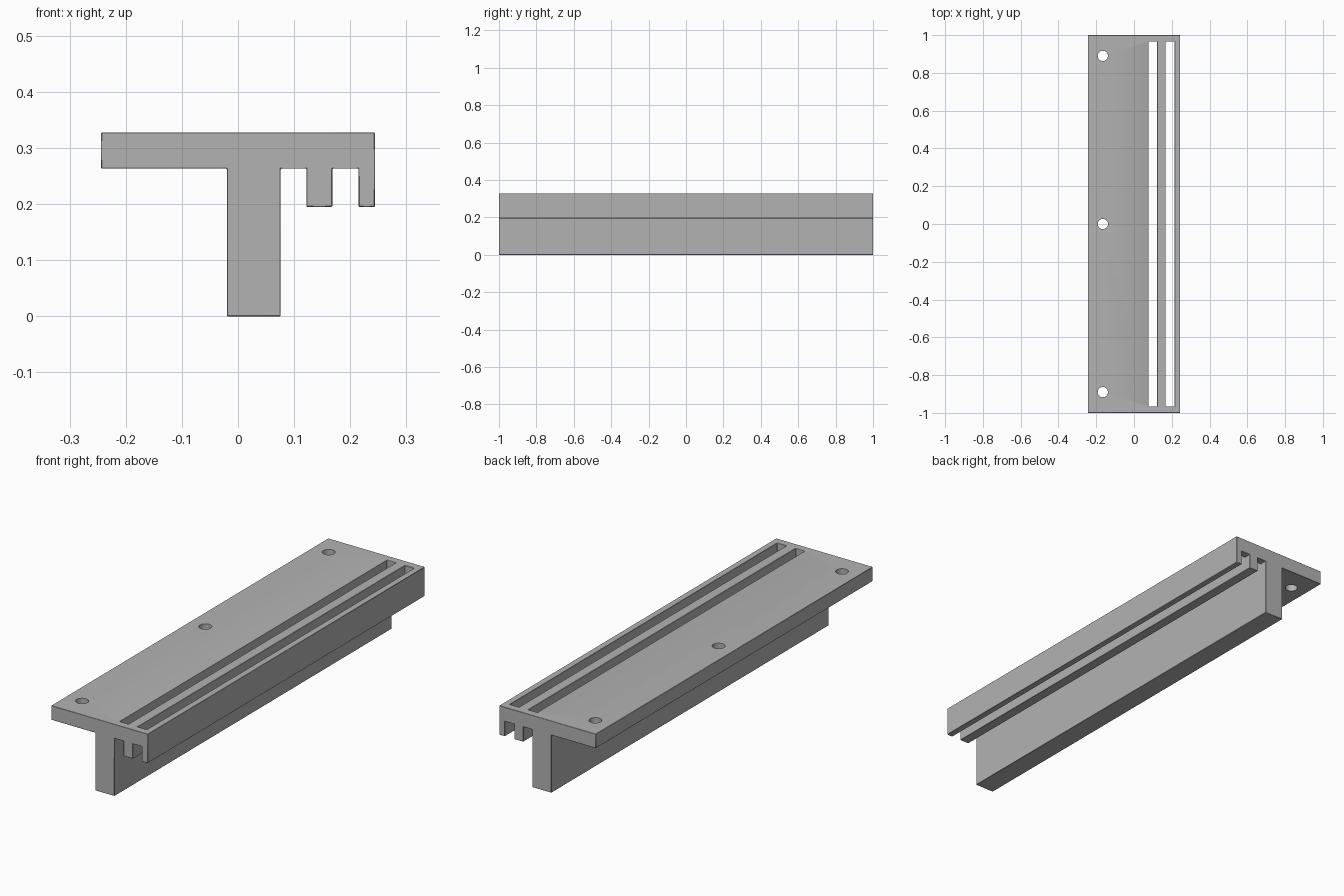
import bpy
import bmesh

if "Cube" in bpy.data.objects:
    bpy.data.objects.remove(bpy.data.objects["Cube"], do_unlink=True)

grey = bpy.data.materials.new("neutral grey")
grey.use_nodes = True
colour = (0.45, 0.45, 0.45, 1)
grey.diffuse_color = colour
grey.node_tree.nodes["Principled BSDF"].inputs["Base Color"].default_value = colour

# Heights and half length of the rail
TOP, UNDER, RIB = 0.328, 0.263, 0.195
HALF = 1.0
# Left and right sides of the web and of the two ribs
WEB, MID_RIB, EDGE_RIB = (-0.02, 0.076), (0.122, 0.168), (0.215, 0.244)
FLANGE_LEFT = -0.244


def extrude(name, profile, start, vector):
    """Prism from a flat profile moved along a vector."""
    bm = bmesh.new()
    verts = [bm.verts.new(start(p)) for p in profile]
    face = bm.faces.new(verts)
    result = bmesh.ops.extrude_face_region(bm, geom=[face])
    moved = [g for g in result["geom"] if isinstance(g, bmesh.types.BMVert)]
    bmesh.ops.translate(bm, verts=moved, vec=vector)
    bmesh.ops.recalc_face_normals(bm, faces=bm.faces)
    mesh = bpy.data.meshes.new(name)
    bm.to_mesh(mesh)
    bm.free()
    mesh.materials.append(grey)
    obj = bpy.data.objects.new(name, mesh)
    bpy.context.collection.objects.link(obj)
    return obj


def cut(obj, cutter):
    mod = obj.modifiers.new("cut " + cutter.name, "BOOLEAN")
    mod.operation = "DIFFERENCE"
    mod.solver = "EXACT"
    mod.object = cutter
    cutter.hide_render = True
    cutter.hide_set(True)


# T-shaped rail with two hanging ribs
profile = [(FLANGE_LEFT, TOP), (FLANGE_LEFT, UNDER)]
for (left, right), bottom in ((WEB, 0), (MID_RIB, RIB), (EDGE_RIB, RIB)):
    profile += [(left, UNDER), (left, bottom), (right, bottom), (right, UNDER)]
profile[-1] = (EDGE_RIB[1], TOP)
rail = extrude("slotted_rail", profile, lambda p: (p[0], -HALF, p[1]), (0, 2 * HALF, 0))

# Long slots through the flange, as wide as the gaps between the ribs
for i, (left, right) in enumerate(((WEB[1], MID_RIB[0]), (MID_RIB[1], EDGE_RIB[0]))):
    end = 0.965
    outline = [(left, -end), (right, -end), (right, end), (left, end)]
    cut(rail, extrude(f"slot_cutter_{i + 1}", outline,
                      lambda p: (p[0], p[1], UNDER - 0.03), (0, 0, 0.2)))

# Fine chamfer on all edges
bevel = rail.modifiers.new("chamfer", "BEVEL")
bevel.width = 0.004
bevel.segments = 1
bevel.limit_method = "ANGLE"

# Screw holes along the plain side
for i, y in enumerate((-0.89, 0, 0.89)):
    bpy.ops.mesh.primitive_cylinder_add(vertices=32, radius=0.027, depth=0.3,
                                        location=(-0.165, y, TOP))
    hole = bpy.context.object
    hole.name = f"screw_hole_cutter_{i + 1}"
    hole.data.materials.append(grey)
    cut(rail, hole)

# Sharp-edged shading with smooth hole walls
bpy.ops.object.select_all(action="DESELECT")
rail.select_set(True)
bpy.context.view_layer.objects.active = rail
bpy.ops.object.shade_smooth_by_angle()
